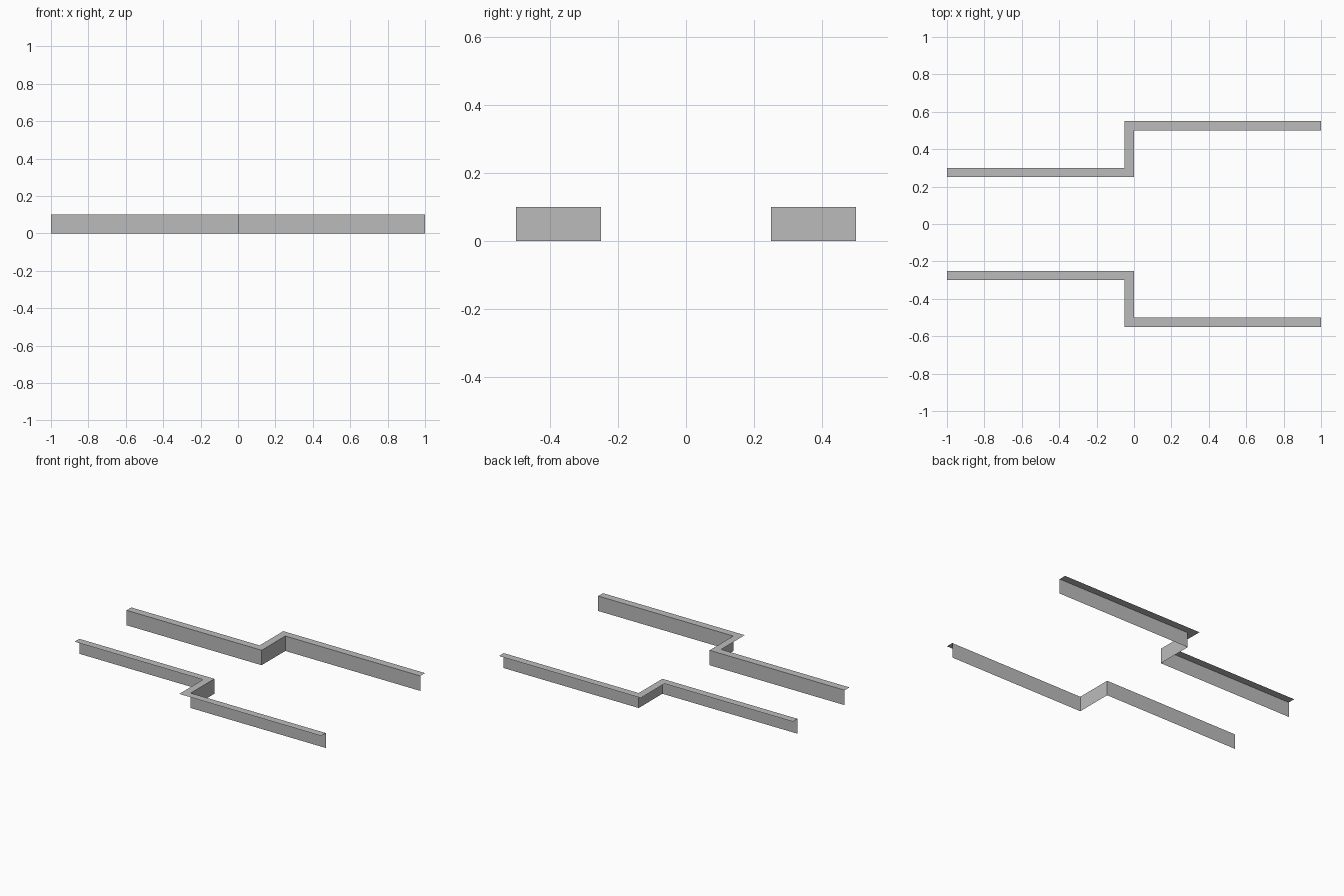
import bpy
import bmesh

cube = bpy.data.objects.get("Cube")
if cube:
    bpy.data.objects.remove(cube, do_unlink=True)

grey = bpy.data.materials.new("plain grey")
grey.use_nodes = True
colour = (0.5, 0.5, 0.5, 1)
grey.diffuse_color = colour
grey.node_tree.nodes["Principled BSDF"].inputs["Base Color"].default_value = colour

HEIGHT = 0.1
WIDTH = 0.05


def stepped_path(y_near, y_far, x_step):
    """Plan line running along x with one square jog."""
    return [(-1, y_near), (x_step, y_near), (x_step, y_far), (1, y_far)]


def stepped_rail(name, side):
    """Thin sheet wall with a flange folded outward along its top edge."""
    inner = stepped_path(0.25, 0.5, 0)
    outer = stepped_path(0.25 + WIDTH, 0.5 + WIDTH, -WIDTH)
    bm = bmesh.new()
    rows = [
        [bm.verts.new((x, side * y, z)) for x, y in path]
        for path, z in ((inner, 0), (inner, HEIGHT), (outer, HEIGHT))
    ]
    for low, high in zip(rows, rows[1:]):
        for i in range(len(low) - 1):
            bm.faces.new((low[i], low[i + 1], high[i + 1], high[i]))
    # Flange faces up, wall faces the middle
    if side < 0:
        bmesh.ops.reverse_faces(bm, faces=bm.faces[:])
    mesh = bpy.data.meshes.new(name)
    bm.to_mesh(mesh)
    bm.free()
    mesh.materials.append(grey)
    rail = bpy.data.objects.new(name, mesh)
    bpy.context.collection.objects.link(rail)


stepped_rail("front_rail", -1)
stepped_rail("back_rail", 1)
